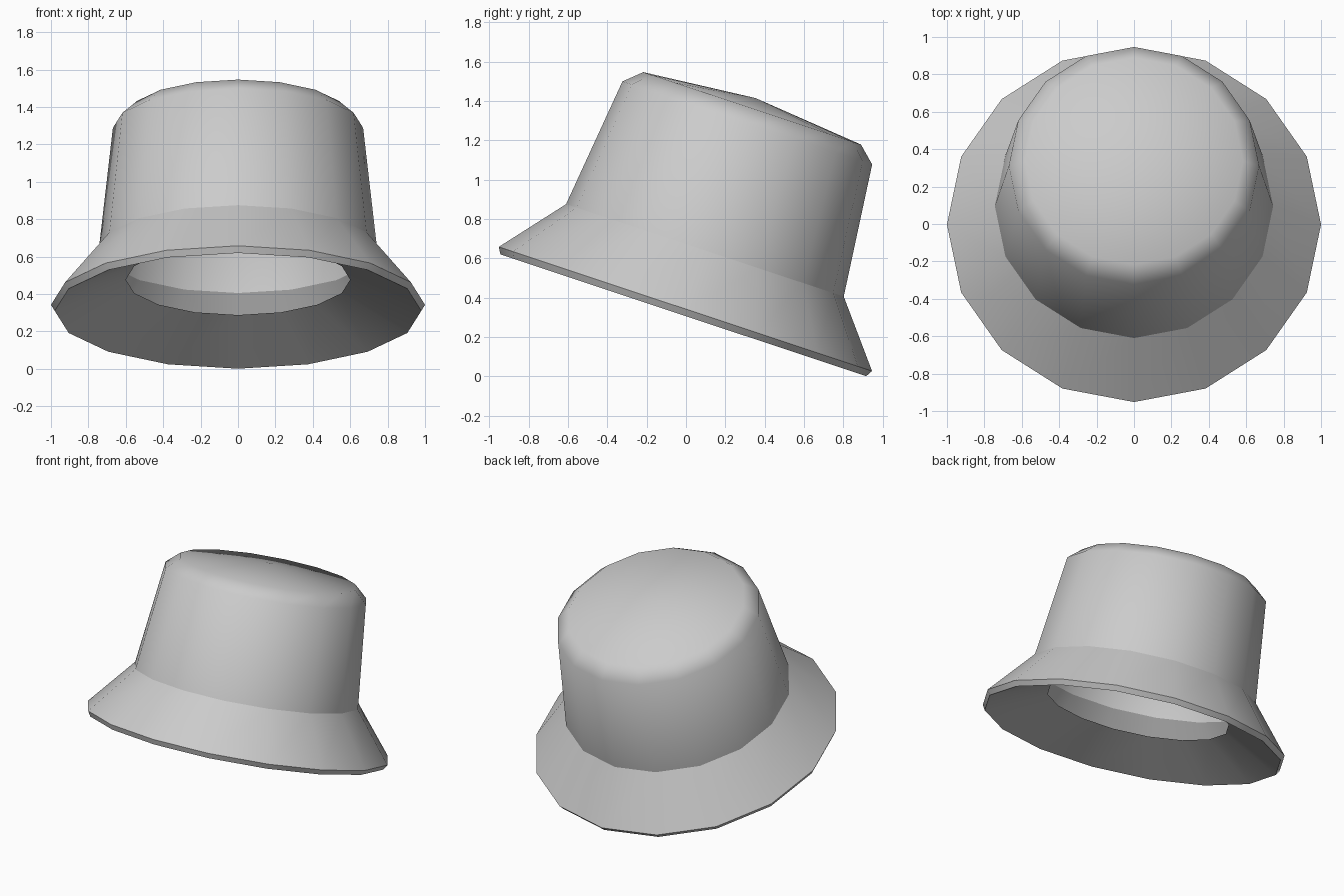
import bpy, bmesh, math
from mathutils import Matrix

if "Cube" in bpy.data.objects:
    bpy.data.objects.remove(bpy.data.objects["Cube"])

SIDES = 16
TILT = math.radians(-18.4)

# Profile (radius, height along the hat axis), from underside opening to crown edge
profile = [
    (0.60, 0.142),    # inner edge of the brim underside
    (0.98, -0.034),   # lower rim
    (1.00, 0.0),      # upper rim
    (0.744, 0.314),   # brim meets crown
    (0.669, 0.997),   # top of crown wall
    (0.583, 1.075),   # bevelled crown edge
]
CROWN_TOP = 1.13
SHARP_RINGS = (0, 1, 2, 3)

bm = bmesh.new()
rings = []
for r, h in profile:
    rings.append([bm.verts.new((r * math.cos(2 * math.pi * i / SIDES),
                                r * math.sin(2 * math.pi * i / SIDES), h))
                  for i in range(SIDES)])

# Brim and crown walls
for a, b in zip(rings, rings[1:]):
    for i in range(SIDES):
        j = (i + 1) % SIDES
        bm.faces.new((a[i], a[j], b[j], b[i]))

# Slightly domed crown top
tip = bm.verts.new((0, 0, CROWN_TOP))
for i in range(SIDES):
    bm.faces.new((rings[-1][i], rings[-1][(i + 1) % SIDES], tip))

# Smooth shading with crisp rim and brim joint
for f in bm.faces:
    f.smooth = True
for k in SHARP_RINGS:
    for i in range(SIDES):
        bm.edges.get((rings[k][i], rings[k][(i + 1) % SIDES])).smooth = False

# Tip the hat towards the back
bm.transform(Matrix.Translation((0, -0.003, 0.342)) @ Matrix.Rotation(TILT, 4, 'X'))

mesh = bpy.data.meshes.new("bucket_hat")
bm.to_mesh(mesh)
bm.free()
hat = bpy.data.objects.new("bucket_hat", mesh)
bpy.context.collection.objects.link(hat)
